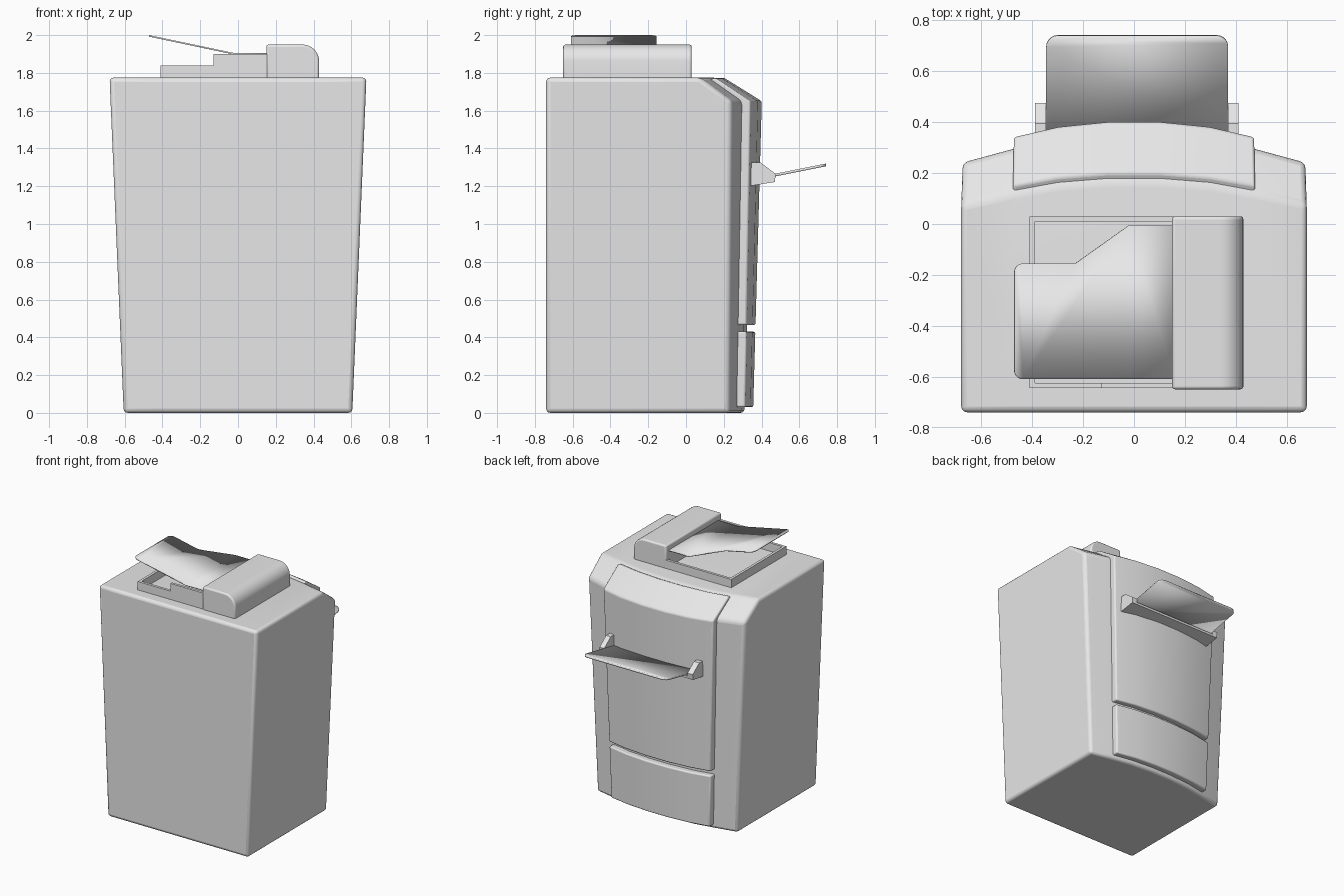
import bpy, bmesh, math

cube = bpy.data.objects.get("Cube")
if cube:
    bpy.data.objects.remove(cube, do_unlink=True)

grey = bpy.data.materials.new("light_grey_plastic")
grey.use_nodes = True
COLOUR = (0.8, 0.8, 0.8, 1)
grey.diffuse_color = COLOUR
grey.node_tree.nodes["Principled BSDF"].inputs["Base Color"].default_value = COLOUR

TOP, SHOULDER = 1.775, 1.65
# Column position across the width -> how far the rear curve falls back there
CURVE = {-1: .115, -.7: .06, -.44: .02, -.147: 0, .147: 0, .44: .02, .7: .06, 1: .115}


def finish(name, bm, bevel=0, segments=3, thickness=0):
    bmesh.ops.recalc_face_normals(bm, faces=bm.faces) if not thickness else None
    mesh = bpy.data.meshes.new(name)
    bm.to_mesh(mesh)
    bm.free()
    ob = bpy.data.objects.new(name, mesh)
    bpy.context.collection.objects.link(ob)
    mesh.materials.append(grey)
    if thickness:
        mod = ob.modifiers.new("thickness", 'SOLIDIFY')
        mod.thickness = thickness
        mod.offset = -1
    if bevel:
        mod = ob.modifiers.new("soft_edges", 'BEVEL')
        mod.width, mod.segments = bevel, segments
        mod.limit_method, mod.angle_limit = 'ANGLE', math.radians(25)
    bpy.context.view_layer.objects.active = ob
    ob.select_set(True)
    bpy.ops.object.shade_smooth_by_angle(angle=math.radians(35))
    ob.select_set(False)
    return ob


def loft(name, rings, bevel=0):
    """Join closed rings of points and cap both ends."""
    bm = bmesh.new()
    loops = [[bm.verts.new(p) for p in ring] for ring in rings]
    n = len(loops[0])
    for a, b in zip(loops, loops[1:]):
        for i in range(n):
            j = (i + 1) % n
            bm.faces.new((a[i], a[j], b[j], b[i]))
    bm.faces.new(loops[0])
    bm.faces.new(loops[-1])
    return finish(name, bm, bevel)


def curved(name, profile, limit, bevel):
    """Sweep a (y, z, curve strength) profile across the tapered width."""
    rings = []
    for f, drop in CURVE.items():
        if abs(f) <= limit:
            rings.append([(f * (.605 + .075 * z / TOP), y - drop * k, z)
                          for y, z, k in profile])
    return loft(name, rings, bevel)


def box(name, x0, x1, y0, y1, z0, z1, bevel=0):
    return loft(name, [[(x, y0, z0), (x, y1, z0), (x, y1, z1), (x, y0, z1)]
                       for x in (x0, x1)], bevel)


def sheet(name, polygons, height, round_at, radius, thickness):
    """Thin bent plate from top-view polygons, with rounded corners."""
    bm = bmesh.new()
    verts = {}
    for poly in polygons:
        for p in poly:
            if p not in verts:
                verts[p] = bm.verts.new((*p, height(*p)))
        face = bm.faces.new([verts[p] for p in poly])
        face.normal_update()
        if face.normal.z < 0:
            face.normal_flip()
    bmesh.ops.bevel(bm, geom=[verts[p] for p in round_at], offset=radius,
                    segments=5, profile=.5, affect='VERTICES')
    return finish(name, bm, thickness=thickness)


def bulge(z, inset=0):
    """Profile point on the curved rear, at a height."""
    return (.355 + .028 * z - inset, z, .7 + .3 * z / SHOULDER)


# Cabinet with curved rear and sloping shoulder
curved("cabinet", [(-.74, 0, 0), bulge(0, .045), bulge(SHOULDER, .045),
                   (.165, TOP, .8), (-.74, TOP, 0)], 1, .022)

# Raised rear door panels
curved("upper_door", [bulge(.465), bulge(SHOULDER), (.2, TOP, .8),
                      (.14, TOP - .03, .8), bulge(SHOULDER - .03, .08),
                      bulge(.465, .08)], .71, .01)
curved("lower_door", [bulge(.03), bulge(.43), bulge(.43, .08), bulge(.03, .08)],
       .71, .01)

# Document feeder: rounded housing
arc = [(.34 + .09 * math.cos(math.radians(a)), 1.86 + .09 * math.sin(math.radians(a)))
       for a in range(0, 91, 10)]
outline = [(.15, TOP - .01), (.43, TOP - .01)] + arc + [(.15, 1.95)]
loft("feeder_housing", [[(x, y, z) for x, z in outline] for y in (-.65, .03)], .012)

# Document feeder: output tray walls
box("tray_end_wall", -.41, -.39, -.645, .03, TOP - .01, 1.84)
box("tray_back_wall", -.41, .16, .01, .03, TOP - .01, 1.84)
box("tray_front_wall", -.41, .16, -.645, -.625, TOP - .01, 1.84)
box("tray_front_riser", -.13, .16, -.645, -.625, 1.83, 1.9)

# Document feeder: bent paper support
BEND = -.02
near, far, low = -.61, -.005, -.155
sheet("paper_support",
      [((.16, near), (.16, far), (BEND, far), (BEND, near)),
       ((BEND, near), (BEND, far), (-.23, low), (-.47, low), (-.47, near))],
      lambda x, y: 1.905 + max(0, BEND - x) * .211,
      [(-.47, low), (-.47, near)], .035, .008)

# Bypass tray on the rear: side brackets, lower bar and paper plate
side = [(.33, 1.325), (.395, 1.325), (.475, 1.265), (.47, 1.222), (.33, 1.2)]
for name, x0, x1 in (("left_bracket", .37, .41), ("right_bracket", -.39, -.345)):
    loft(name, [[(x, y, z) for y, z in side] for x in (x0, x1)])
bar = [(.33, 1.22), (.47, 1.24), (.47, 1.222), (.33, 1.2)]
loft("bypass_bar", [[(x, y, z) for y, z in bar] for x in (-.37, .39)])
sheet("bypass_plate",
      [((-.345, .34), (.37, .34), (.37, .74), (-.345, .74))],
      lambda x, y: 1.32 - (.74 - y) * .2,
      [(-.345, .74), (.37, .74)], .045, .014)
